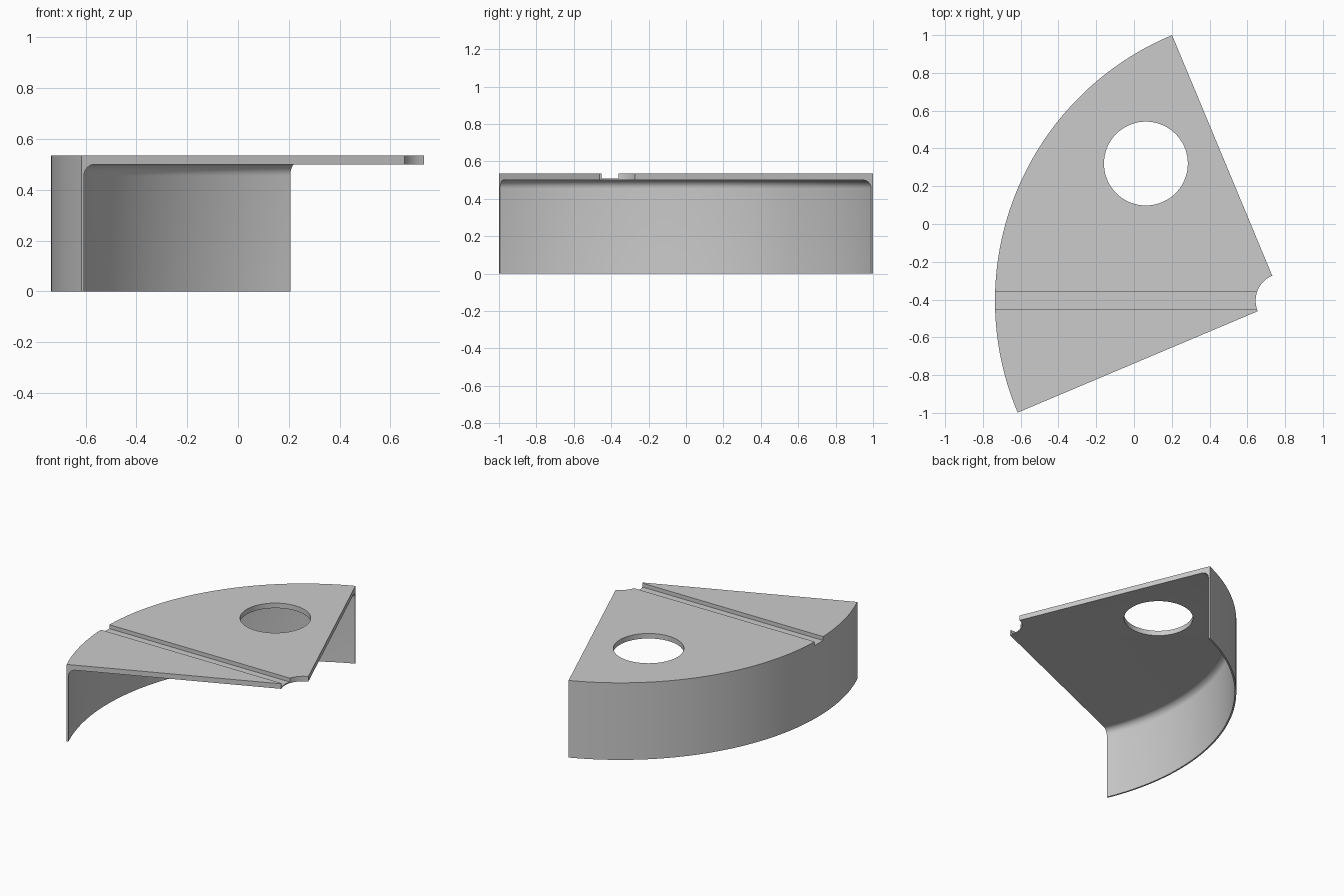
import bpy, bmesh
from math import radians, sin, cos, pi

cube = bpy.data.objects.get("Cube")
if cube:
    bpy.data.objects.remove(cube, do_unlink=True)

CX, CY = 0.787, -0.406            # shared centre of the arcs
R_OUT, R_IN = 1.523, 0.143
TOP, UNDER, WALL, FILLET = 0.535, 0.5, 0.011, 0.045
START, END, STEPS = radians(112.6), radians(202.9), 72

grey = bpy.data.materials.new("plain grey")
grey.use_nodes = True
colour = (0.6, 0.6, 0.6, 1)
grey.diffuse_color = colour
grey.node_tree.nodes["Principled BSDF"].inputs["Base Color"].default_value = colour


def make_object(name, bm):
    bmesh.ops.recalc_face_normals(bm, faces=bm.faces)
    mesh = bpy.data.meshes.new(name)
    bm.to_mesh(mesh)
    bm.free()
    obj = bpy.data.objects.new(name, mesh)
    bpy.context.collection.objects.link(obj)
    mesh.materials.append(grey)
    return obj


# Cross-section: thin top plate, filleted into a thin outer wall
inner = R_OUT - WALL
profile = [(R_IN, UNDER), (R_IN, TOP), (R_OUT, TOP), (R_OUT, 0), (inner, 0)]
for i in range(9):
    a = i / 8 * pi / 2
    profile.append((inner - FILLET + FILLET * cos(a), UNDER - FILLET + FILLET * sin(a)))

# Sweep the section through the quarter turn and cap both ends
bm = bmesh.new()
rings = []
for s in range(STEPS + 1):
    a = START + (END - START) * s / STEPS
    rings.append([bm.verts.new((CX + r * cos(a), CY + r * sin(a), z)) for r, z in profile])
n = len(profile)
for ra, rb in zip(rings, rings[1:]):
    for i in range(n):
        j = (i + 1) % n
        bm.faces.new((ra[i], ra[j], rb[j], rb[i]))
bm.faces.new(rings[0])
bm.faces.new(rings[-1])
cover = make_object("sector_cover", bm)

# Cutter for the round hole
bm = bmesh.new()
bmesh.ops.create_cone(bm, cap_ends=True, segments=72, radius1=0.222, radius2=0.222, depth=0.3)
bmesh.ops.translate(bm, verts=bm.verts, vec=(0.063, 0.32, TOP))
hole = make_object("hole_cutter", bm)

# Cutter for the shallow straight groove
bm = bmesh.new()
bmesh.ops.create_cube(bm, size=1)
bmesh.ops.scale(bm, verts=bm.verts, vec=(3, 0.092, 0.1))
bmesh.ops.translate(bm, verts=bm.verts, vec=(0, -0.407, 0.508 + 0.05))
groove = make_object("groove_cutter", bm)

for cutter in (hole, groove):
    mod = cover.modifiers.new(cutter.name, "BOOLEAN")
    mod.operation = "DIFFERENCE"
    mod.solver = "EXACT"
    mod.object = cutter
    cutter.hide_render = True
    cutter.hide_set(True)

# Apply the cuts, then smooth the curved faces
bpy.context.view_layer.objects.active = cover
cover.select_set(True)
for mod in list(cover.modifiers):
    bpy.ops.object.modifier_apply(modifier=mod.name)
for cutter in (hole, groove):
    bpy.data.objects.remove(cutter, do_unlink=True)
bpy.ops.object.shade_smooth_by_angle(angle=radians(30))
